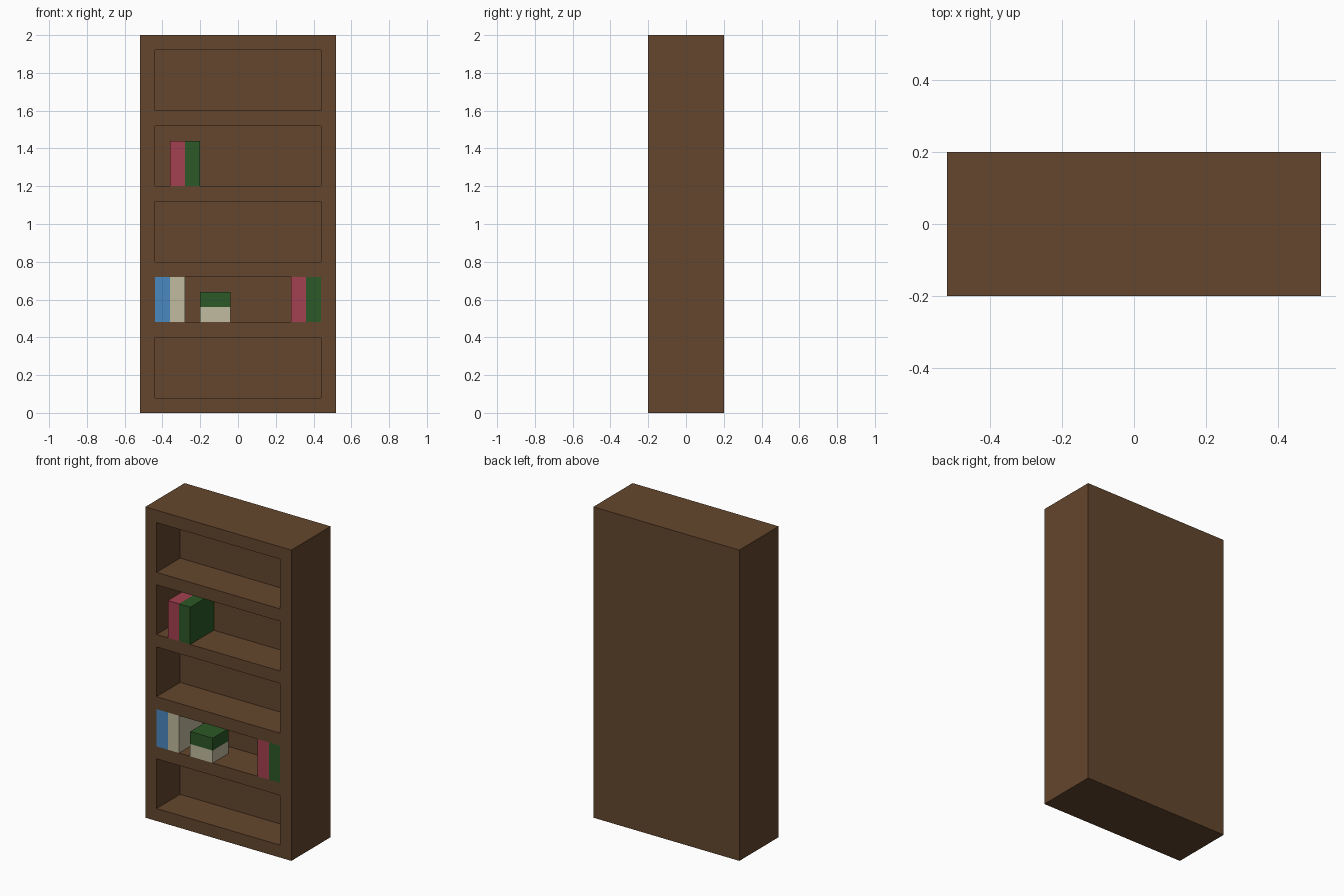
import bpy
import bmesh

cube = bpy.data.objects.get("Cube")
if cube:
    bpy.data.objects.remove(cube, do_unlink=True)


def make_material(name, rgb):
    mat = bpy.data.materials.new(name)
    mat.use_nodes = True
    colour = (*rgb, 1)
    mat.diffuse_color = colour
    mat.node_tree.nodes["Principled BSDF"].inputs["Base Color"].default_value = colour
    return mat


wood = make_material("brown wood", (0.127, 0.061, 0.026))
red = make_material("dusty red", (0.37, 0.053, 0.08))
green = make_material("dark green", (0.025, 0.098, 0.019))
blue = make_material("sky blue", (0.07, 0.25, 0.53))
cream = make_material("cream", (0.53, 0.50, 0.35))

HALF_WIDTH, HALF_DEPTH, HEIGHT = 0.52, 0.2, 2
BOARD, POCKET = 0.08, 0.24
FRONT = -HALF_DEPTH
INNER = HALF_WIDTH - BOARD


def box_mesh(x0, x1, y0, y1, z0, z1):
    bm = bmesh.new()
    bmesh.ops.create_cube(bm, size=1)
    for v in bm.verts:
        v.co.x = x1 if v.co.x > 0 else x0
        v.co.y = y1 if v.co.y > 0 else y0
        v.co.z = z1 if v.co.z > 0 else z0
    bm.normal_update()
    return bm


def add_object(name, bm, mat):
    mesh = bpy.data.meshes.new(name)
    bm.to_mesh(mesh)
    bm.free()
    mesh.materials.append(mat)
    obj = bpy.data.objects.new(name, mesh)
    bpy.context.collection.objects.link(obj)
    return obj


# Bookcase body: slice the block along the board edges, then sink each opening
openings = [(0.08, 0.40), (0.48, 0.72), (0.80, 1.12), (1.20, 1.52), (1.60, 1.92)]
body = box_mesh(-HALF_WIDTH, HALF_WIDTH, FRONT, HALF_DEPTH, 0, HEIGHT)


def slice_body(co, normal):
    geom = body.verts[:] + body.edges[:] + body.faces[:]
    bmesh.ops.bisect_plane(body, geom=geom, plane_co=co, plane_no=normal)


for x in (-INNER, INNER):
    slice_body((x, 0, 0), (1, 0, 0))
for opening in openings:
    for z in opening:
        slice_body((0, 0, z), (0, 0, 1))

body.normal_update()
pockets = []
for face in body.faces:
    c = face.calc_center_median()
    if face.normal.y < -0.9 and abs(c.x) < INNER:
        if any(low < c.z < high for low, high in openings):
            pockets.append(face)
bmesh.ops.inset_individual(body, faces=pockets, thickness=0, depth=-POCKET)
add_object("bookcase_body", body, wood)


# Books, flush with the front of the shelves
def book(name, x, z, width, height, depth, mat):
    bm = box_mesh(x, x + width, FRONT, FRONT + depth, z, z + height)
    add_object(name, bm, mat)


upright = [
    ("upper_red_book", -0.36, 1.2, red),
    ("upper_green_book", -0.28, 1.2, green),
    ("lower_blue_book", -0.44, 0.48, blue),
    ("lower_cream_book", -0.36, 0.48, cream),
    ("lower_red_book", 0.28, 0.48, red),
    ("lower_green_book", 0.36, 0.48, green),
]
for name, x, z, mat in upright:
    book(name, x, z, BOARD, 0.24, POCKET, mat)

# Two books lying flat in a stack
for level, (name, mat) in enumerate([("stacked_cream_book", cream),
                                     ("stacked_green_book", green)]):
    book(name, -0.2, 0.48 + level * BOARD, 0.16, BOARD, 0.16, mat)
